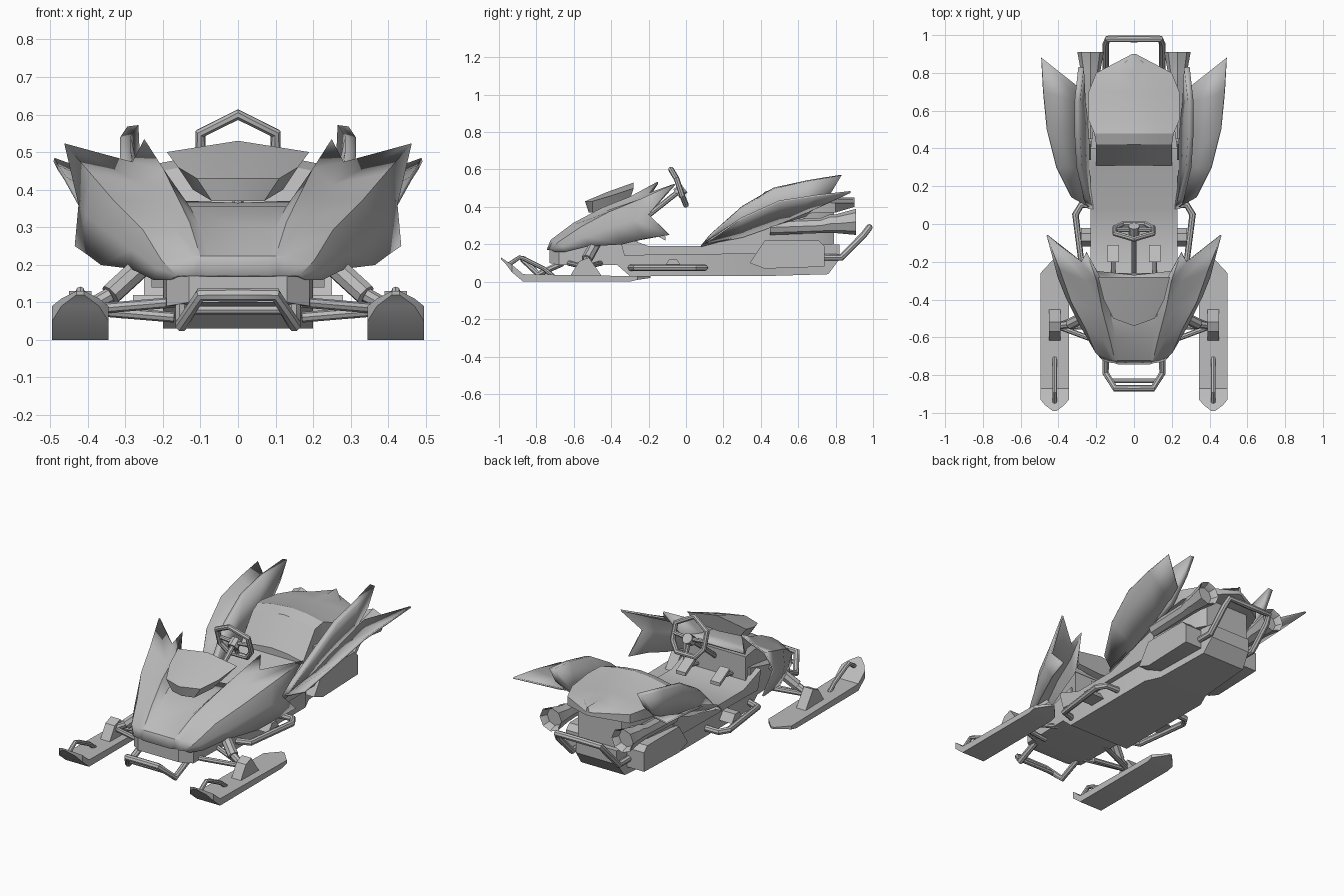
import bpy
import bmesh
from math import cos, sin, pi

if "Cube" in bpy.data.objects:
    bpy.data.objects.remove(bpy.data.objects["Cube"])

grey = bpy.data.materials.new("plain grey")
grey.use_nodes = True
grey.diffuse_color = (.5, .5, .5, 1)
grey.node_tree.nodes["Principled BSDF"].inputs["Base Color"].default_value = grey.diffuse_color


def finish(name, mesh, mirror=True, thickness=0):
    """Link a mesh as a named part, with mirroring, thickness and shading."""
    obj = bpy.data.objects.new(name, mesh)
    bpy.context.collection.objects.link(obj)
    mesh.materials.clear()
    mesh.materials.append(grey)
    if mirror:
        obj.modifiers.new("mirror", "MIRROR")
    if thickness:
        shell = obj.modifiers.new("thickness", "SOLIDIFY")
        shell.thickness = thickness
        shell.offset = 0
    bpy.ops.object.select_all(action="DESELECT")
    bpy.context.view_layer.objects.active = obj
    obj.select_set(True)
    bpy.ops.object.shade_smooth_by_angle(angle=pi / 6)
    return obj


def loft(name, rows, closed=False, caps=False, **options):
    """Skin a surface across rows of points."""
    bm = bmesh.new()
    grid = [[bm.verts.new(point) for point in row] for row in rows]
    count = len(rows[0])
    for near, far in zip(grid, grid[1:]):
        for i in range(count if closed else count - 1):
            j = (i + 1) % count
            bm.faces.new((near[i], near[j], far[j], far[i]))
    if caps:
        bm.faces.new(grid[0])
        bm.faces.new(grid[-1])
    bmesh.ops.recalc_face_normals(bm, faces=bm.faces)
    mesh = bpy.data.meshes.new(name)
    bm.to_mesh(mesh)
    bm.free()
    return finish(name, mesh, **options)


def beam(name, stations, centre=0):
    """Box section swept along y; each station is y, half width, top, bottom."""
    rows = []
    for y, half_width, top, bottom in stations:
        left, right = centre - half_width, centre + half_width
        rows.append([(left, y, top), (right, y, top), (right, y, bottom), (left, y, bottom)])
    return loft(name, rows, closed=True, caps=True, mirror=bool(centre))


def slab(name, profile, left, right, mirror=True):
    """Side profile of (y, z) points extruded across x."""
    rows = [[(x, y, z) for y, z in profile] for x in (left, right)]
    return loft(name, rows, closed=True, caps=True, mirror=mirror)


def tube(name, points, radius, mirror=True, cyclic=False):
    """Round bar along a path."""
    curve = bpy.data.curves.new(name, "CURVE")
    curve.dimensions = "3D"
    curve.bevel_depth = radius
    curve.bevel_resolution = 2
    curve.use_fill_caps = True
    spline = curve.splines.new("POLY")
    spline.points.add(len(points) - 1)
    for target, point in zip(spline.points, points):
        target.co = (*point, 1)
    spline.use_cyclic_u = cyclic
    helper = bpy.data.objects.new(name + " path", curve)
    mesh = bpy.data.meshes.new_from_object(helper)
    bpy.data.objects.remove(helper)
    return finish(name, mesh, mirror=mirror)


# Front fairing: centre, valley, ridge, groove, shoulder, notch, lower edge
loft("front_fairing", [
    [(0, -.74, .17), (.08, -.74, .17), (.11, -.73, .17), (.13, -.73, .17),
     (.16, -.72, .17), (.18, -.7, .16), (.19, -.68, .16)],
    [(0, -.72, .22), (.08, -.72, .22), (.1, -.72, .22), (.13, -.71, .22),
     (.2, -.68, .21), (.21, -.66, .19), (.22, -.64, .16)],
    [(0, -.6, .3), (.1, -.6, .29), (.13, -.6, .31), (.17, -.6, .3),
     (.25, -.56, .29), (.28, -.54, .24), (.28, -.52, .19)],
    [(0, -.45, .35), (.13, -.45, .35), (.17, -.45, .39), (.22, -.44, .37),
     (.33, -.41, .37), (.36, -.38, .3), (.36, -.34, .2)],
    [(0, -.35, .36), (.15, -.34, .36), (.2, -.3, .45), (.25, -.3, .41),
     (.39, -.24, .44), (.4, -.28, .33), (.4, -.22, .23)],
    [(0, -.27, .36), (.2, -.25, .37), (.25, -.15, .53), (.28, -.2, .47),
     (.46, -.06, .52), (.42, -.2, .36), (.43, -.09, .25)],
], thickness=.01)

# Nose underside and dash
beam("chin", [(-.73, .13, .17, .1), (-.68, .19, .17, .09), (-.3, .2, .27, .09)])
beam("dash", [(-.6, .12, .27, .2), (-.4, .16, .33, .2), (-.26, .2, .35, .2)])

# Windshield scoop
loft("windshield", [
    [(0, -.54, .43), (.11, -.5, .43), (.07, -.5, .37), (0, -.52, .37)],
    [(0, -.42, .48), (.16, -.4, .46), (.12, -.4, .4), (0, -.4, .39)],
    [(0, -.28, .53), (.19, -.28, .5), (.14, -.3, .44), (0, -.3, .43)],
], caps=True)

# Hull narrowing to the tail, floor and side pods
beam("hull", [(-.38, .2, .18, .1), (-.3, .2, .18, .03), (.33, .2, .18, .03),
              (.42, .16, .2, .03), (.76, .14, .2, .04), (.82, .13, .2, .12)])
floor_half_width = .23
slab("floor", [(-.36, .25), (-.2, .19), (.08, .19), (.3, .29), (.44, .3), (.44, .15),
               (-.33, .14)], -floor_half_width, floor_half_width, mirror=False)
slab("side_pod", [(.34, .1), (.42, .22), (.71, .22), (.74, .19), (.74, .08), (.42, .07)],
     .1, .25)
beam("rear_body", [(.4, .23, .36, .2), (.7, .19, .38, .2), (.79, .14, .4, .2)])

# Seat with raised, pointed rear; each station is y, half width, edge height, depth
seat = [(.31, .2, .3, .03), (.42, .2, .45, .2), (.48, .21, .47, .2), (.55, .24, .45, .1),
        (.7, .24, .43, .06), (.8, .2, .42, .05), (.9, .01, .42, .02)]
crown = .03
loft("seat", [[(0, y, edge + crown), (width / 2, y, edge + crown * .7), (width, y, edge),
               (width, y, edge - depth), (0, y, edge - depth)]
              for y, width, edge, depth in seat], caps=True)

# Upright inner fins, and outer wings rising from a low root to a high rim
loft("inner_fin", [
    [(.23, .08, .19), (.25, .13, .25)],
    [(.25, .3, .25), (.29, .3, .4)],
    [(.25, .46, .3), (.3, .47, .5)],
    [(.27, .64, .35), (.3, .65, .54)],
    [(.28, .77, .47), (.28, .83, .57)],
], thickness=.03)
loft("outer_wing", [
    [(.24, .09, .2), (.33, .14, .23)],
    [(.25, .3, .24), (.41, .3, .34)],
    [(.26, .5, .31), (.46, .5, .43)],
    [(.28, .64, .37), (.48, .7, .46)],
    [(.3, .73, .41), (.49, .88, .48)],
], thickness=.01)

# Exhausts with flared mouths; each ring is y, radius, height
rings = [(.45, .04, .29), (.72, .04, .3), (.77, .05, .31), (.8, .05, .31),
         (.91, .07, .32), (.9, .06, .32), (.87, .05, .32)]
sides = 8
angles = [2 * pi * i / sides for i in range(sides)]
loft("exhaust", [[(.23 + radius * cos(a), y, z + radius * sin(a)) for a in angles]
                 for y, radius, z in rings], closed=True, caps=True)

# Skis, their mounts and pull loops
ski_x = .42
ski_half = .075
deck = .03
beam("ski", [(-.99, .01, .13, .12), (-.96, .05, .11, .09), (-.93, ski_half, .09, .05),
             (-.87, ski_half, .04, 0), (-.3, ski_half, deck, 0), (-.26, ski_half, deck, .01),
             (-.19, .01, deck, .02)], centre=ski_x)
slab("ski_mount", [(-.62, deck), (-.57, .11), (-.52, .13), (-.45, deck)],
     ski_x - deck, ski_x + deck)
loop = [(-.95, .09), (-.89, .13), (-.86, .12), (-.76, .07), (-.71, deck)]
tube("ski_loop", [(ski_x, y, z) for y, z in loop], .012)

# Suspension
hub = (.41, -.54, .08)
for label, inner_y, height in (("front", -.63, .1), ("rear", -.45, .1), ("lower", -.55, .06)):
    tube(label + "_arm", [(.17, inner_y, height), hub], .014)
shock_end = (.34, -.53, .12)
tube("shock", [(.22, -.47, .23), shock_end], .03)
tube("shock_rod", [shock_end, hub], .02)

# Bumpers and foot rails
bar = .018
tube("front_bumper", [(0, -.87, .12), (.1, -.87, .12), (.15, -.79, .04), (.15, -.66, .1)], bar)
tube("front_crossbar", [(0, -.83, .08), (.12, -.83, .08)], .012)
tube("tail_bumper", [(0, .98, .29), (.14, .98, .29), (.15, .95, .25), (.15, .83, .13),
                     (.15, .72, .13)], bar)
rail_height = .075
rail = [(.18, .1), (.28, .1), (.31, .05), (.27, -.27), (.18, -.3)]
tube("foot_rail", [(x, y, rail_height) for x, y in rail], bar)
slab("rail_bracket", [(-.12, rail_height), (-.09, .12), (-.05, .12), (-.02, rail_height)],
     .19, .28)

# Steering wheel, spokes and column
middle = (0, -.03, .49)
half_rim = [(.1, -.05, .55), (.1, -.02, .46), (.06, 0, .41)]
other_half = [(-x, y, z) for x, y, z in reversed(half_rim)]
tube("steering_wheel", [(0, -.08, .6), *half_rim, *other_half], .015,
     mirror=False, cyclic=True)
tube("spoke", [middle, (.1, -.03, .5)], .012)
tube("lower_spoke", [middle, (0, 0, .41)], .012, mirror=False)
tube("steering_column", [middle, (0, -.27, .3)], .014, mirror=False)
tube("wheel_hub", [(0, -.01, .5), (0, -.05, .47)], .03, mirror=False)

# Pedals
slab("pedal", [(-.2, .29), (-.11, .24), (-.11, .22), (-.2, .27)], .08, .14)
tube("pedal_stem", [(.11, -.16, .25), (.11, -.27, .23)], .012)
